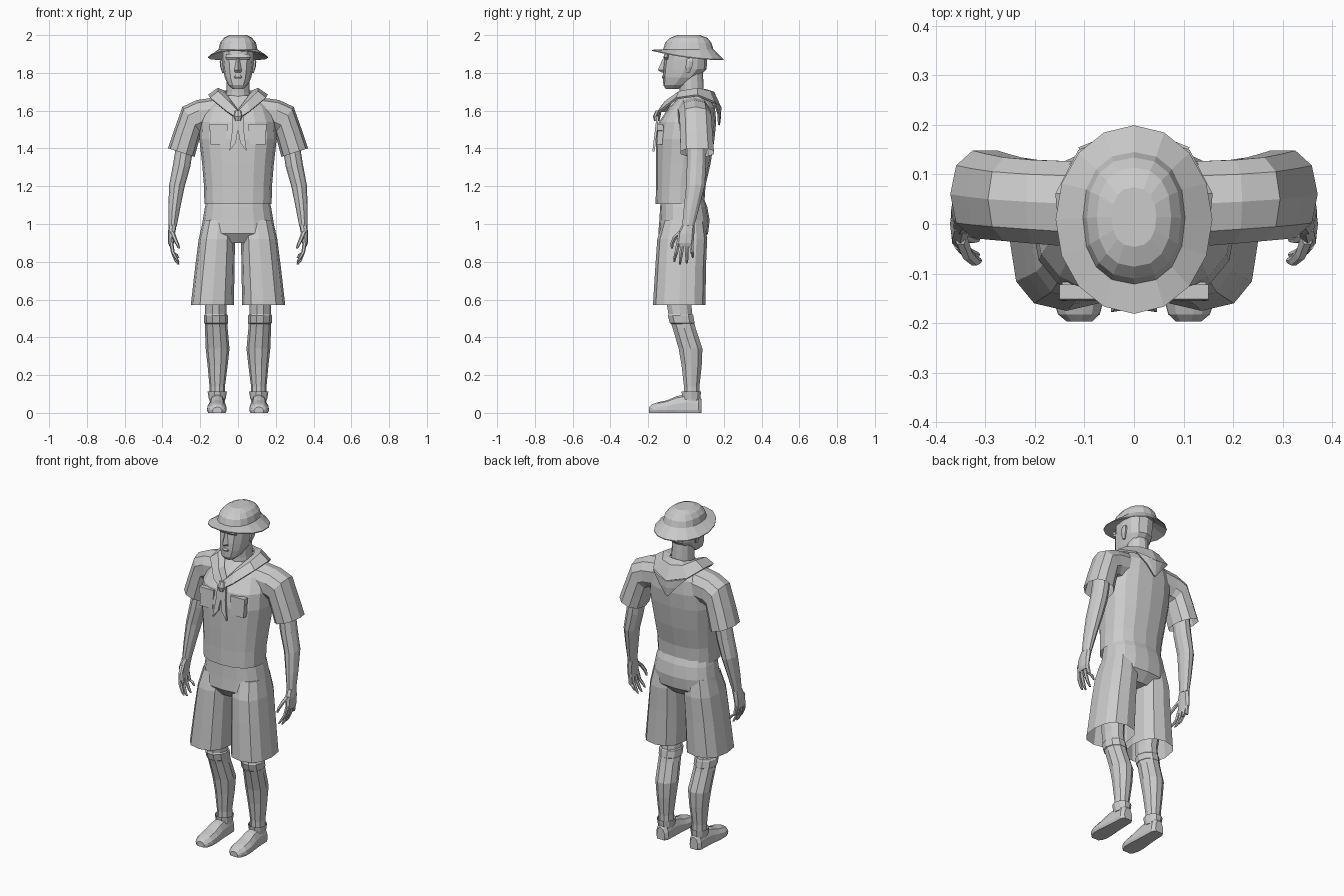
import bpy, bmesh
from math import cos, sin, pi, radians, copysign


def skin(name, rings, caps=(True, True), closed=True, mirror=False, thick=0):
    """Bridge equal-length point rings into one flat-shaded mesh."""
    bm = bmesh.new()
    rows = [[bm.verts.new(p) for p in r] for r in rings]
    n = len(rows[0])
    for a, b in zip(rows, rows[1:]):
        for i in range(n if closed else n - 1):
            j = (i + 1) % n
            bm.faces.new((a[i], a[j], b[j], b[i]))
    if closed and caps[0]:
        bm.faces.new(rows[0][::-1])
    if closed and caps[1]:
        bm.faces.new(rows[-1])
    bmesh.ops.recalc_face_normals(bm, faces=bm.faces)
    me = bpy.data.meshes.new(name)
    bm.to_mesh(me)
    bm.free()
    ob = bpy.data.objects.new(name, me)
    bpy.context.collection.objects.link(ob)
    if mirror:
        ob.modifiers.new("mirror", 'MIRROR').merge_threshold = 0.002
    if thick:
        s = ob.modifiers.new("thickness", 'SOLIDIFY')
        s.thickness, s.offset = thick, 0
    return ob


def oval(x, y, z, rx, ry, tilt=0, n=12, p=2.0):
    """Superellipse ring; tilt swings its x axis upward."""
    t = radians(tilt)
    pts = []
    for i in range(n):
        a = 2 * pi * i / n
        u = rx * copysign(abs(cos(a)) ** (2 / p), cos(a))
        v = ry * copysign(abs(sin(a)) ** (2 / p), sin(a))
        pts.append((x + u * cos(t), y + v, z + u * sin(t)))
    return pts


def loft(name, secs, n=12, p=2.0, **kw):
    return skin(name, [oval(*s, n=n, p=p) for s in secs], **kw)


# Hat: underside, drooping brim and rounded crown in one skin
def brim(k, dz):
    return [(0.158 * k * cos(a), 0.009 + 0.19 * k * sin(a),
             1.885 - 0.025 * sin(a) + 0.012 * sin(a) ** 2 + dz)
            for a in (2 * pi * i / 16 for i in range(16))]


crown = [(0, .012, 1.925, .103, .133), (0, .012, 1.96, .095, .122),
         (0, .014, 1.985, .075, .10), (0, .014, 2.0, .045, .06)]
skin("hat", [oval(0, .012, 1.915, .09, .12, n=16), brim(1, -.005), brim(1, 0)]
     + [oval(*c, n=16, p=2.3) for c in crown])

# Head, nose, brow, ears and neck
loft("head", [(0, -.075, 1.715, .028, .032), (0, -.06, 1.735, .052, .06),
              (0, -.03, 1.775, .07, .092), (0, -.006, 1.82, .079, .115),
              (0, -.001, 1.87, .084, .113), (0, .005, 1.93, .085, .115)], p=2.4)
loft("nose", [(0, -.113, 1.875, .008, .01), (0, -.12, 1.815, .019, .029),
              (0, -.116, 1.803, .017, .014)], n=4)
loft("brow", [(0, -.10, 1.872, .06, .012), (0, -.10, 1.882, .066, .02),
              (0, -.10, 1.90, .062, .014)], n=8)
loft("lips", [(0, -.11, 1.768, .018, .012), (0, -.113, 1.778, .025, .016),
              (0, -.11, 1.788, .016, .013)], n=8)
loft("ear", [(.078, .01, 1.80, .006, .01), (.085, .015, 1.83, .009, .02),
             (.087, .02, 1.86, .01, .022), (.083, .02, 1.875, .006, .014)],
     n=6, mirror=True)
loft("neck", [(0, .04, 1.62, .075, .075), (0, .03, 1.70, .062, .064),
              (0, .025, 1.80, .06, .065)])

# Shirt body and sleeves, open at the hems
loft("shirt", [(0, -.032, 1.105, .178, .129), (0, -.028, 1.2, .18, .131),
               (0, -.015, 1.32, .19, .145), (0, -.004, 1.45, .205, .155),
               (0, .008, 1.54, .20, .152), (0, .033, 1.62, .17, .12),
               (0, .045, 1.68, .10, .075)], n=16, p=2.4, caps=(False, True))
loft("sleeve", [(.12, .04, 1.58, .09, .09, 90), (.20, .045, 1.57, .088, .088, 78),
                (.245, .05, 1.55, .086, .088, 55), (.275, .055, 1.46, .074, .09, 32),
                (.30, .06, 1.378, .074, .092, 18)],
     n=10, p=2.3, caps=(True, False), mirror=True)


# Thin upright plates that follow the chest slope
def plate(name, outline, y, lean, depth=.012):
    return skin(name, [[(x, y + (z - 1.45) * lean + d, z) for x, z in outline]
                       for d in (0, depth)], mirror=True)


plate("chest_pocket", [(.06, 1.42), (.145, 1.42), (.145, 1.52), (.06, 1.52)],
      -.153, .08, .03)
plate("pocket_flap", [(.055, 1.495), (.10, 1.48), (.15, 1.495), (.15, 1.53), (.055, 1.53)],
      -.158, .08, .03)
plate("scarf_tail", [(.0, 1.58), (.028, 1.57), (.03, 1.50), (.046, 1.385),
                     (.012, 1.43), (0, 1.50)], -.17, .12)

# Neck scarf: inner edge, raised roll, outer edge, running front to back flap
inner = [(0, -.105, 1.60), (.04, -.075, 1.65), (.07, -.02, 1.69),
         (.07, .05, 1.70), (.045, .09, 1.705), (0, .10, 1.71)]
roll = [(0, -.145, 1.595), (.05, -.11, 1.645), (.105, -.035, 1.698),
        (.105, .06, 1.715), (.065, .125, 1.70), (0, .145, 1.695)]
outer = [(0, -.16, 1.555), (.06, -.14, 1.595), (.145, -.05, 1.665),
         (.155, .06, 1.68), (.11, .145, 1.645), (0, .182, 1.615)]
skin("scarf", list(zip(inner, roll, outer)), closed=False, mirror=True, thick=.012)
loft("scarf_knot", [(0, -.155, 1.545, .015, .014), (0, -.155, 1.57, .024, .02),
                    (0, -.145, 1.60, .018, .016)], n=8)
flap = [[(.11, .15, 1.645), (.055, .172, 1.63), (0, .182, 1.615)],
        [(.055, .17, 1.585), (.028, .178, 1.58), (0, .181, 1.575)],
        [(.006, .174, 1.525), (.003, .174, 1.525), (0, .175, 1.523)]]
skin("scarf_back_flap", flap, closed=False, mirror=True, thick=.01)

# Bare arm, palm, thumb and fingers
loft("arm", [(.275, .06, 1.50, .048, .052, 15), (.287, .058, 1.38, .046, .052, 10),
             (.298, .055, 1.31, .046, .053, 8), (.324, .05, 1.20, .041, .052, 8),
             (.338, .028, 1.08, .031, .042, 5), (.346, .012, .99, .022, .034, 2)],
     n=10, mirror=True)
loft("palm", [(.346, .012, .995, .021, .033), (.352, .0, .95, .019, .044),
              (.355, -.005, .90, .015, .045), (.352, -.004, .88, .011, .04)],
     n=8, p=2.5, mirror=True)
for i, (y0, y1, tip) in enumerate([(-.04, -.062, .80), (-.017, -.032, .785),
                                   (.006, .004, .79), (.027, .036, .82)]):
    loft("finger_%d" % (i + 1),
         [(.354, y0, .905, .011, .012), (.345, (y0 + y1) / 2, .85, .010, .011),
          (.328, y1 * .9 + y0 * .1, tip + .02, .009, .009), (.315, y1, tip, .005, .005)],
         n=6, mirror=True)
loft("thumb", [(.35, -.025, .96, .014, .018), (.338, -.058, .93, .012, .014),
               (.322, -.074, .895, .010, .011), (.312, -.074, .87, .006, .006)],
     n=6, mirror=True)

# Shorts: hips plus two wide open legs
loft("shorts_hips", [(0, -.018, 1.13, .165, .115), (0, -.012, 1.09, .175, .125),
                     (0, -.008, 1.02, .187, .133), (0, -.015, .95, .197, .132),
                     (0, -.02, .90, .12, .09)], n=16, p=2.4)
loft("shorts_leg", [(.10, -.012, 1.02, .085, .11), (.112, -.02, .92, .096, .132),
                    (.122, -.028, .78, .104, .134), (.136, -.036, .57, .114, .139)],
     p=2.5, caps=(True, False), mirror=True)

# Lower legs with folded sock tops and a cuff at the ankle
loft("leg", [(.125, -.03, .70, .065, .075), (.118, -.036, .57, .056, .068),
             (.117, -.028, .51, .058, .066), (.115, -.01, .45, .06, .064),
             (.108, .024, .34, .063, .066), (.108, .03, .25, .053, .056),
             (.11, .03, .14, .041, .043), (.11, .03, .06, .042, .044)],
     n=10, mirror=True)
loft("sock_fold", [(.118, -.032, .525, .055, .064), (.117, -.029, .515, .063, .071),
                   (.116, -.02, .475, .063, .069), (.116, -.018, .47, .056, .062)],
     n=10, mirror=True)
loft("shoe_cuff", [(.11, .028, .07, .044, .05), (.11, .028, .112, .051, .054)],
     n=10, caps=(False, False), mirror=True)


# Shoes: cross-sections from heel to toe
def shoe(y, x, w, h):
    side = [(w * .9, 0), (w, .014), (w * .95, h * .55), (w * .62, h * .9), (w * .2, h)]
    return [(x + u, y, v) for u, v in side] + [(x - u, y, v) for u, v in side[::-1]]


skin("shoe", [shoe(*s) for s in [
    (.083, .11, .026, .07), (.065, .11, .04, .09), (.01, .11, .042, .10),
    (-.05, .111, .046, .088), (-.10, .112, .052, .067), (-.15, .112, .052, .056),
    (-.182, .111, .042, .045), (-.197, .11, .025, .03)]], mirror=True)
